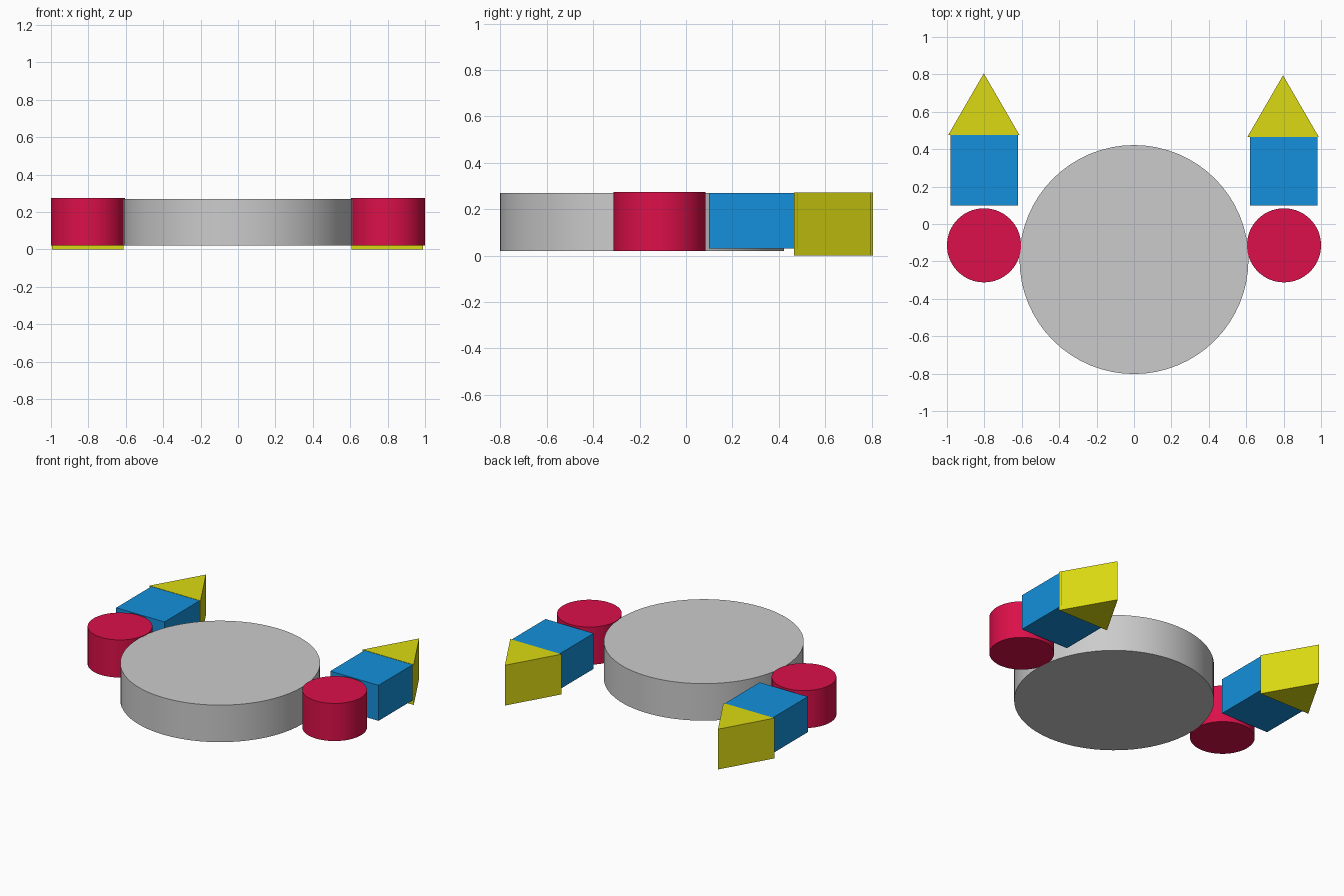
import bpy
import math

if "Cube" in bpy.data.objects:
    bpy.data.objects.remove(bpy.data.objects["Cube"], do_unlink=True)


def material(name, rgb):
    mat = bpy.data.materials.new(name)
    mat.use_nodes = True
    colour = (*rgb, 1)
    mat.diffuse_color = colour
    mat.node_tree.nodes["Principled BSDF"].inputs["Base Color"].default_value = colour
    return mat


grey = material("light grey", (0.6, 0.6, 0.6))
red = material("crimson", (0.71, 0.005, 0.067))
blue = material("blue", (0.007, 0.28, 0.71))
yellow = material("yellow", (0.71, 0.7, 0.006))


def finish(name, mat):
    obj = bpy.context.object
    obj.name = obj.data.name = name
    obj.data.materials.append(mat)
    return obj


def disc(name, mat, x, y, radius, bottom, top):
    bpy.ops.mesh.primitive_cylinder_add(vertices=64, radius=radius, depth=top - bottom,
                                        location=(x, y, (bottom + top) / 2))
    finish(name, mat)
    bpy.ops.object.shade_smooth_by_angle(angle=math.radians(30))


def block(name, mat, x, y, size, bottom, top):
    bpy.ops.mesh.primitive_cube_add(size=1, location=(x, y, (bottom + top) / 2))
    obj = finish(name, mat)
    obj.scale = (size[0], size[1], top - bottom)


def wedge(name, mat, x, base_y, width, length, bottom, top):
    # Triangular prism pointing to the back
    outline = [(x - width / 2, base_y), (x + width / 2, base_y), (x, base_y + length)]
    verts = [(px, py, z) for z in (bottom, top) for px, py in outline]
    faces = [(2, 1, 0), (3, 4, 5)] + [(i, (i + 1) % 3, (i + 1) % 3 + 3, i + 3) for i in range(3)]
    mesh = bpy.data.meshes.new(name)
    mesh.from_pydata(verts, [], faces)
    mesh.materials.append(mat)
    bpy.context.collection.objects.link(bpy.data.objects.new(name, mesh))


# Large central disc
disc("central_disc", grey, 0, -0.19, 0.612, 0.02, 0.27)

# Drum, block and wedge on each side, the right wedge set slightly further back
for side, sign, shift in (("left", 1, 0), ("right", -1, 0.01)):
    disc(side + "_drum", red, sign * 0.802, -0.114, 0.198, 0.02, 0.274)
    block(side + "_block", blue, sign * 0.8, 0.29, (0.36, 0.38), 0.03, 0.27)
    wedge(side + "_wedge", yellow, sign * 0.8 - 0.003, 0.465 + shift, 0.382, 0.33, 0, 0.272)
